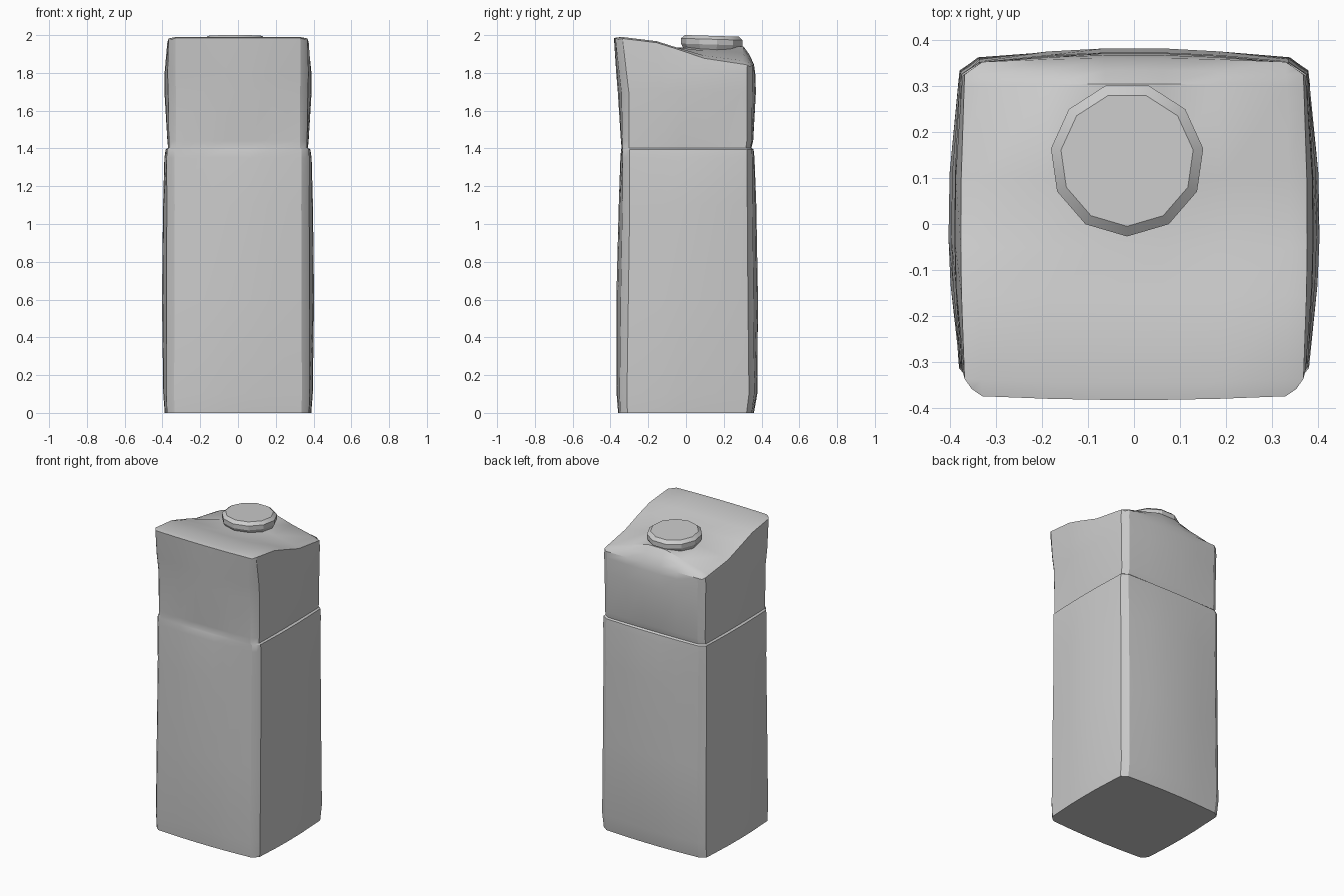
import bpy, bmesh, math

cube = bpy.data.objects.get("Cube")
if cube:
    bpy.data.objects.remove(cube, do_unlink=True)

mat = bpy.data.materials.new("carton grey")
mat.use_nodes = True
grey = (0.6, 0.6, 0.6, 1)
mat.diffuse_color = grey
mat.node_tree.nodes["Principled BSDF"].inputs["Base Color"].default_value = grey


def finish(bm, name, angle):
    bmesh.ops.recalc_face_normals(bm, faces=bm.faces)
    mesh = bpy.data.meshes.new(name)
    bm.to_mesh(mesh)
    bm.free()
    mesh.materials.append(mat)
    obj = bpy.data.objects.new(name, mesh)
    bpy.context.collection.objects.link(obj)
    bpy.ops.object.select_all(action='DESELECT')
    obj.select_set(True)
    bpy.context.view_layer.objects.active = obj
    bpy.ops.object.shade_smooth_by_angle(angle=math.radians(angle))


# Carton plan grid: columns across, rows front to back
U = [-1, -0.9, -0.5, -0.17, 0.17, 0.5, 0.9, 1]
V = [-1, -0.9, -0.4, -0.11, 0.3, 0.85, 0.93, 1]
N = len(U) - 1
EDGE = [1.985, 1.99, 1.968, 1.935, 1.885, 1.855, 1.85, 1.84]
RIDGE = [1.985, 1.99, 1.968, 1.935, 1.938, 1.94, 1.9, 1.845]

# Sections: height, half width, front, back, side bulge
SECTIONS = [
    (0, 0.388, -0.36, 0.36, 0.015),
    (0.1, 0.396, -0.368, 0.378, 0.02),
    (0.6, 0.403, -0.37, 0.382, 0.03),
    (1.1, 0.397, -0.357, 0.373, 0.025),
    (1.35, 0.39, -0.348, 0.363, 0.015),
    (1.395, 0.383, -0.344, 0.358, 0.01),
    (1.403, 0.37, -0.341, 0.346, 0.005),
    (1.44, 0.374, -0.345, 0.356, 0.01),
    (1.7, 0.39, -0.362, 0.371, 0.025),
    (1.8, 0.389, -0.37, 0.367, 0.02),
]
TOP = (2, 0.376, -0.382, 0.36, 0.01)


def place(i, j, section):
    z, half, front, back, bulge = section
    u, v = U[i], V[j]
    pull = 0.962 if abs(u) == 1 and abs(v) == 1 else 1
    x = u * pull * (half - bulge * v * v)
    y = (front + back) / 2 + v * pull * ((back - front) / 2 - bulge * u * u)
    return x, y, z


def roof(i, j):
    x, y, z = place(i, j, TOP)
    blend = min(1, (1 - abs(U[i])) / 0.83)
    z = EDGE[j] + (RIDGE[j] - EDGE[j]) * blend
    if abs(U[i]) == 1:
        z -= 0.008
    return x, y, z


# Carton body: stacked rounded sections with a pinched seam, closed by the roof
bm = bmesh.new()
border = [(i, 0) for i in range(N)] + [(N, j) for j in range(N)]
border += [(N - i, N) for i in range(N)] + [(0, N - j) for j in range(N)]
rings = [[bm.verts.new(place(i, j, s)) for i, j in border] for s in SECTIONS]
grid = {(i, j): bm.verts.new(roof(i, j)) for i in range(N + 1) for j in range(N + 1)}
rings.append([grid[k] for k in border])
for low, high in zip(rings, rings[1:]):
    for k in range(len(low)):
        m = (k + 1) % len(low)
        bm.faces.new((low[k], low[m], high[m], high[k]))
bm.faces.new(rings[0][::-1])
for i in range(N):
    for j in range(N):
        bm.faces.new((grid[i, j], grid[i + 1, j], grid[i + 1, j + 1], grid[i, j + 1]))
finish(bm, "carton_body", 30)

# Screw cap: bevelled disc, tilted slightly down towards the back
bm = bmesh.new()
SIDES = 11
rings = []
for radius, z in [(0.15, 1.92), (0.167, 1.95), (0.167, 1.978), (0.145, 1.996)]:
    ring = []
    for k in range(SIDES):
        a = 2 * math.pi * (k + 0.25) / SIDES
        y = radius * math.sin(a)
        ring.append(bm.verts.new((-0.015 + radius * math.cos(a), 0.14 + y, z - 0.03 * y)))
    rings.append(ring)
for low, high in zip(rings, rings[1:]):
    for k in range(SIDES):
        m = (k + 1) % SIDES
        bm.faces.new((low[k], low[m], high[m], high[k]))
bm.faces.new(rings[0][::-1])
bm.faces.new(rings[-1])
finish(bm, "screw_cap", 25)
